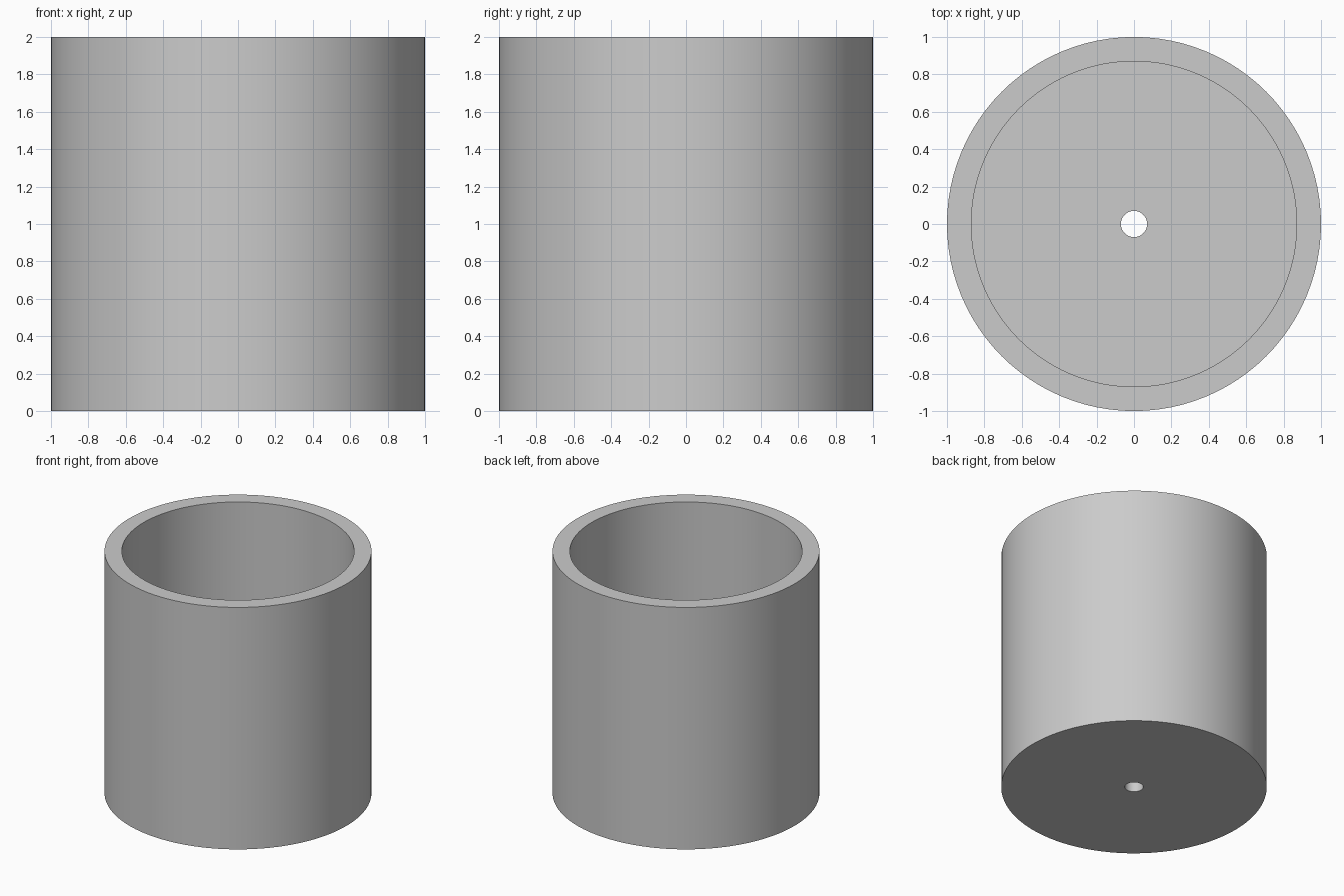
import bpy
import bmesh
import math

# Remove the default cube
cube = bpy.data.objects.get("Cube")
if cube:
    bpy.data.objects.remove(cube, do_unlink=True)

OUTER, INNER, HOLE = 1.0, 0.87, 0.07
HEIGHT, FLOOR = 2.0, 0.13
SIDES = 96

# Plain grey material
grey = bpy.data.materials.new("light grey")
grey.use_nodes = True
colour = (0.6, 0.6, 0.6, 1.0)
grey.diffuse_color = colour
grey.node_tree.nodes["Principled BSDF"].inputs["Base Color"].default_value = colour

# Cup: closed wall and floor section, turned around the z axis
section = [(HOLE, 0), (OUTER, 0), (OUTER, HEIGHT),
           (INNER, HEIGHT), (INNER, FLOOR), (HOLE, FLOOR)]
bm = bmesh.new()
verts = [bm.verts.new((r, 0, z)) for r, z in section]
edges = [bm.edges.new((v, verts[i - 1])) for i, v in enumerate(verts)]
bmesh.ops.spin(bm, geom=verts + edges, cent=(0, 0, 0), axis=(0, 0, 1),
               angle=math.tau, steps=SIDES)
bmesh.ops.remove_doubles(bm, verts=bm.verts, dist=0.0001)
bmesh.ops.recalc_face_normals(bm, faces=bm.faces)
mesh = bpy.data.meshes.new("cup_with_drain_hole")
bm.to_mesh(mesh)
bm.free()
mesh.materials.append(grey)
cup = bpy.data.objects.new("cup_with_drain_hole", mesh)
bpy.context.collection.objects.link(cup)

# Smooth round walls, sharp rims
bpy.ops.object.select_all(action="DESELECT")
cup.select_set(True)
bpy.context.view_layer.objects.active = cup
bpy.ops.object.shade_smooth_by_angle(angle=math.radians(30))
